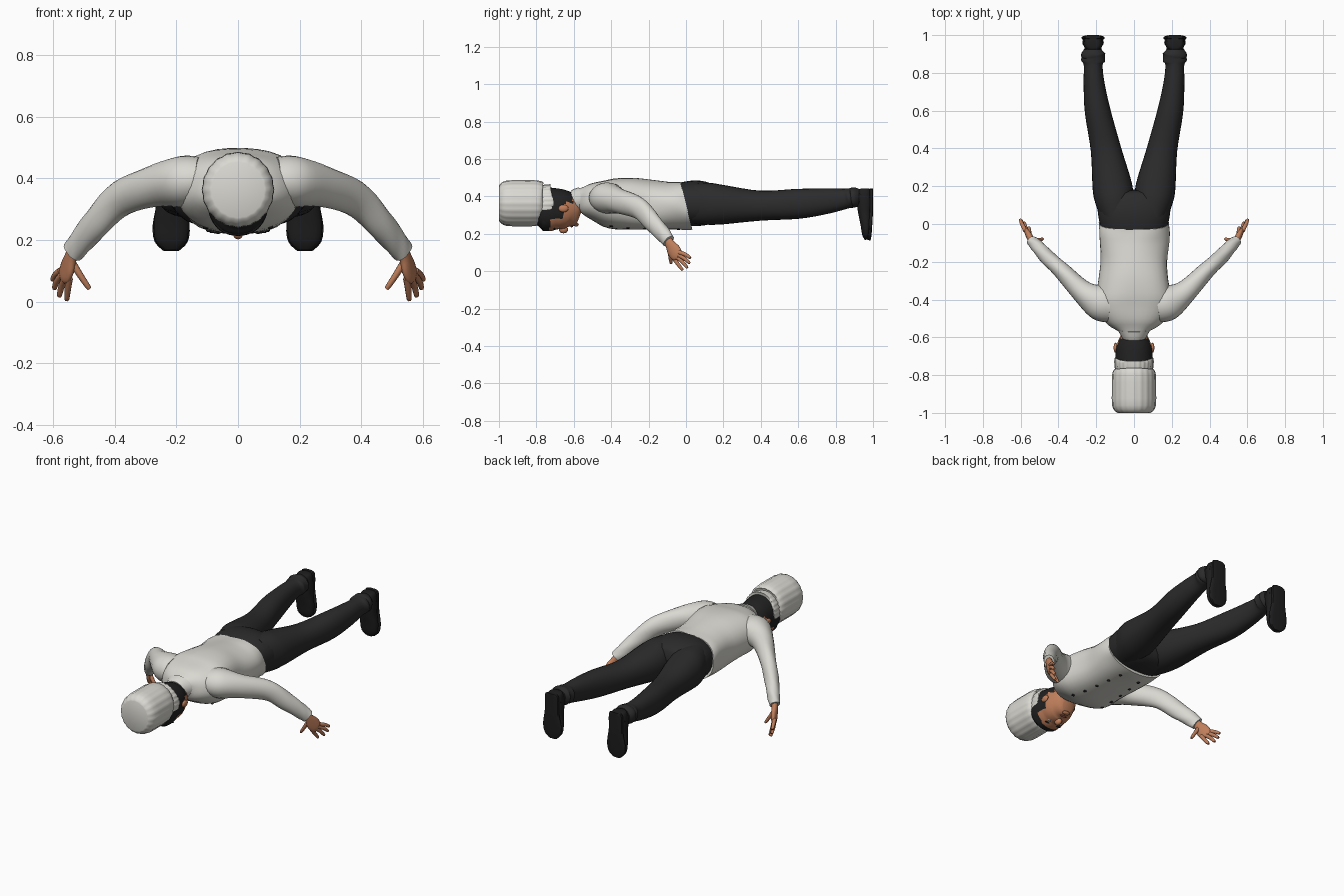
import bpy, bmesh
from math import sin, cos, pi
from mathutils import Vector
from mathutils.bvhtree import BVHTree

cube = bpy.data.objects.get("Cube")
if cube:
    bpy.data.objects.remove(cube)


def material(name, r, g, b):
    m = bpy.data.materials.new(name)
    m.use_nodes = True
    m.diffuse_color = (r, g, b, 1)
    m.node_tree.nodes["Principled BSDF"].inputs["Base Color"].default_value = (r, g, b, 1)
    return m


white = material("off white cloth", .7, .69, .64)
dark = material("charcoal cloth", .024, .024, .025)
black = material("black leather", .013, .013, .014)
skin = material("warm skin", .52, .21, .105)
hair = material("dark hair", .016, .015, .015)
lips = material("lip brown", .33, .1, .06)
eye_white = material("eye white", .75, .72, .68)


def finish(bm, name, mats, mirror=False, angle=40):
    """Turn a bmesh into a smooth shaded object, optionally mirrored over x."""
    bmesh.ops.recalc_face_normals(bm, faces=bm.faces)
    me = bpy.data.meshes.new(name)
    bm.to_mesh(me)
    bm.free()
    ob = bpy.data.objects.new(name, me)
    bpy.context.collection.objects.link(ob)
    for m in mats:
        me.materials.append(m)
    if mirror:
        ob.modifiers.new("Mirror", 'MIRROR').use_mirror_merge = False
    bpy.ops.object.select_all(action='DESELECT')
    ob.select_set(True)
    bpy.context.view_layer.objects.active = ob
    bpy.ops.object.shade_smooth_by_angle(angle=angle * pi / 180)
    return ob


def spline(secs, steps):
    """Smoothly interpolate the section values."""
    p = [Vector(s) for s in secs]
    p = [p[0]] + p + [p[-1]]
    out = []
    for a, b, c, d in zip(p, p[1:], p[2:], p[3:]):
        for k in range(steps):
            t = k / steps
            out.append(b + (c - a) * (t / 2) + (a * 2 - b * 5 + c * 4 - d) * (t * t / 2)
                       + (b * 3 - a - c * 3 + d) * (t ** 3 / 2))
    return out + [p[-1]]


def loft(name, secs, mat, n=20, steps=3, power=2, up=(0, 0, 1), mirror=False,
         shape=None, warp=None, rule=None, mats=None, angle=40):
    """Skin elliptical sections (x, y, z, half width, half height) along a path."""
    bm = bmesh.new()
    pts = spline(secs, steps)
    rings = []
    for i, s in enumerate(pts):
        c = Vector(s[:3])
        t = (Vector(pts[min(i + 1, len(pts) - 1)][:3]) - Vector(pts[max(i - 1, 0)][:3])).normalized()
        side = t.cross(Vector(up)).normalized()
        over = side.cross(t)
        ring = []
        for j in range(n):
            a = 2 * pi * j / n
            u, v = cos(a), sin(a)
            r = (abs(u) ** power + abs(v) ** power) ** (-1 / power)
            if shape:
                r *= shape(a, i / (len(pts) - 1))
            co = c + side * (s[3] * u * r) + over * (s[4] * v * r)
            ring.append(bm.verts.new(warp(co) if warp else co))
        rings.append(ring)
    for r0, r1 in zip(rings, rings[1:]):
        for j in range(n):
            bm.faces.new((r0[j], r0[(j + 1) % n], r1[(j + 1) % n], r1[j]))
    bm.faces.new(rings[0])
    bm.faces.new(rings[-1])
    if rule:
        for f in bm.faces:
            f.material_index = rule(f.calc_center_median())
    return finish(bm, name, mats or [mat], mirror, angle)


def along_y(rows):
    return [(0, y, z, a, b) for y, z, a, b in rows]


def ball(name, loc, size, mat, mirror=False):
    bm = bmesh.new()
    bmesh.ops.create_uvsphere(bm, u_segments=14, v_segments=8, radius=1)
    for v in bm.verts:
        v.co = Vector(loc) + Vector(a * b for a, b in zip(v.co, size))
    return finish(bm, name, [mat], mirror)


def underside(ob):
    """Return a function giving the lowest surface height of an object."""
    tree = BVHTree.FromPolygons([v.co for v in ob.data.vertices], [p.vertices[:] for p in ob.data.polygons])
    return lambda x, y: tree.ray_cast(Vector((x, y, -1)), Vector((0, 0, 1)))[0].z


# Jacket body, with soft folds and a hem hanging lower at the front
def hem(co):
    k = max(0, (co.y + .2) / .2)
    co.y += k * (.36 - co.z) * .25
    return co


jacket = loft("jacket_body", along_y([
    (-.59, .385, .055, .045), (-.565, .385, .085, .06), (-.53, .38, .14, .085),
    (-.47, .372, .185, .11), (-.4, .363, .2, .133), (-.3, .36, .185, .139),
    (-.2, .353, .176, .134), (-.1, .35, .183, .128), (-.04, .35, .186, .127),
    (.0, .35, .185, .126)]), white, n=36, power=2.5, warp=hem,
    shape=lambda a, t: 1 + .018 * t * sin(5 * a + 9 * t) + .012 * sin(3 * a - 14 * t))
loft("collar", along_y([(-.605, .372, .062, .058), (-.59, .375, .07, .064), (-.56, .38, .088, .07)]), white)

# Double row of jacket buttons
below = underside(jacket)
for k in range(5):
    x, y = .105 - .01 * k, -.4 + .09 * k
    ball(f"button_pair_{k + 1}", (x, y, below(x, y)), (.009, .009, .006), black, True)

# Sleeves
loft("sleeves", [
    (.12, -.43, .395, .09, .075), (.18, -.415, .39, .095, .083), (.27, -.36, .375, .062, .068),
    (.38, -.25, .335, .045, .058), (.46, -.175, .255, .04, .05), (.51, -.12, .195, .035, .043),
    (.538, -.093, .16, .029, .038)], white, mirror=True, steps=5, n=24,
    shape=lambda a, t: 1 + .03 * t * sin(4 * a + 30 * t))

# Hands: palm, fingers and thumb
flat = (.9, -.4, 0)
loft("palms", [
    (.528, -.105, .178, .024, .02), (.542, -.088, .148, .026, .018), (.552, -.068, .115, .038, .018),
    (.563, -.05, .085, .036, .015), (.568, -.042, .072, .024, .01)], skin, up=flat, mirror=True)
fingers = {
    "index_fingers": ((.548, -.07, .075), (.553, -.045, .04), (.556, -.02, .008)),
    "middle_fingers": ((.56, -.055, .08), (.573, -.02, .05), (.58, .005, .02)),
    "ring_fingers": ((.57, -.042, .088), (.588, -.008, .067), (.596, .018, .044)),
    "little_fingers": ((.575, -.036, .1), (.592, -.002, .088), (.602, .022, .072)),
    "thumbs": ((.54, -.085, .13), (.512, -.085, .085), (.485, -.08, .045))}
for name, (a, b, c) in fingers.items():
    end = Vector(c) + (Vector(c) - Vector(b)) * .08
    loft(name, [(*a, .012, .012), (*b, .0105, .0105), (*c, .008, .008), (*end, .003, .003)],
         skin, n=10, up=flat, mirror=True)

# Trousers: seat and legs with gathered cuffs
loft("trouser_seat", along_y([
    (-.07, .352, .165, .105), (-.02, .357, .176, .117), (.05, .363, .19, .122),
    (.11, .36, .19, .115), (.16, .357, .15, .095), (.18, .357, .1, .06)]), dark, n=32, power=2.4)
loft("trouser_legs", [
    (.095, .04, .362, .08, .108), (.105, .12, .36, .1, .112), (.115, .2, .355, .105, .105),
    (.15, .4, .35, .08, .08), (.193, .6, .36, .068, .08), (.212, .75, .374, .055, .068),
    (.216, .84, .385, .05, .056), (.216, .865, .389, .064, .053), (.215, .885, .392, .06, .053),
    (.217, .9, .394, .064, .054), (.217, .925, .395, .046, .045)], dark, mirror=True, n=24, steps=4, power=2.2,
    shape=lambda a, t: 1 + .03 * t ** 4 * sin(5 * a + 20 * t))

# Shoes: ankle, upper and sole, toes pointing down
loft("shoe_ankles", [(.217, .89, .39, .04, .042), (.217, .93, .388, .045, .046), (.217, .97, .385, .048, .046)],
     black, mirror=True)
loft("shoe_uppers", [
    (.217, .955, .441, .025, .02), (.217, .955, .43, .042, .036), (.217, .955, .37, .05, .042),
    (.217, .957, .31, .05, .036), (.217, .962, .25, .057, .029), (.217, .964, .195, .05, .022),
    (.217, .966, .168, .022, .01)], black, up=(0, 1, 0), mirror=True, power=2.4)
loft("shoe_soles", [
    (.217, .99, .442, .025, .01), (.217, .99, .425, .045, .01), (.217, .99, .33, .046, .01),
    (.217, .986, .25, .06, .01), (.217, .982, .195, .054, .01), (.217, .978, .165, .025, .009)],
     black, up=(0, 1, 0), mirror=True, power=4)


# Head, with the hair coloured by position
def hairline(c):
    back = c.z > .365 and c.y < -.605
    sideburn = abs(c.x) > .068 and c.y < -.655 and c.z > .275
    return int(c.y < -.728 or back or sideburn)


head = loft("head", along_y([
    (-.81, .32, .07, .08), (-.785, .325, .092, .105), (-.74, .33, .1, .117), (-.69, .332, .098, .11),
    (-.65, .326, .094, .104), (-.61, .315, .078, .09), (-.58, .3, .056, .068), (-.568, .295, .035, .045)]),
    skin, n=40, steps=5, power=2.2, rule=hairline, mats=[skin, hair])
loft("neck", along_y([(-.66, .35, .065, .065), (-.61, .355, .062, .062), (-.56, .375, .06, .055)]), skin)
face = underside(head)


def feature(name, x, y, size, mat, mirror=True):
    ball(name, (x, y, face(x, y)), size, mat, mirror)


ball("ears", (.097, -.655, .335), (.011, .027, .02), skin, True)
ball("nose", (0, -.655, .222), (.017, .025, .02), skin)
feature("eyes", .036, -.683, (.014, .008, .004), eye_white)
feature("pupils", .036, -.683, (.006, .006, .0055), hair)
feature("eyebrows", .037, -.703, (.02, .005, .005), hair)
feature("mouth", 0, -.612, (.024, .007, .005), lips, False)
feature("chin", 0, -.588, (.025, .015, .01), skin, False)
# Fringe under the hat band
loft("fringe", along_y([
    (-.795, .29, .06, .06), (-.775, .295, .085, .078), (-.745, .295, .09, .08), (-.722, .3, .088, .07)]),
    hair, n=24, power=2.2)

# Tall hat: pleated band and puffed crown
loft("hat_crown", along_y([
    (-1, .363, .086, .09), (-.99, .363, .1, .105), (-.96, .363, .115, .12), (-.88, .363, .116, .122),
    (-.8, .363, .115, .121), (-.775, .36, .107, .113), (-.764, .36, .095, .1)]), white, n=80, steps=2,
    shape=lambda a, t: 1 + .012 * cos(20 * a), angle=60)
loft("hat_band", along_y([
    (-.775, .358, .095, .098), (-.755, .358, .101, .103), (-.72, .358, .103, .105),
    (-.706, .36, .1, .1)]), white, n=96, steps=2, angle=60,
    shape=lambda a, t: 1 + .018 * cos(24 * a), warp=lambda c: Vector((c.x, c.y - max(0, .37 - c.z) * .3, c.z)))
